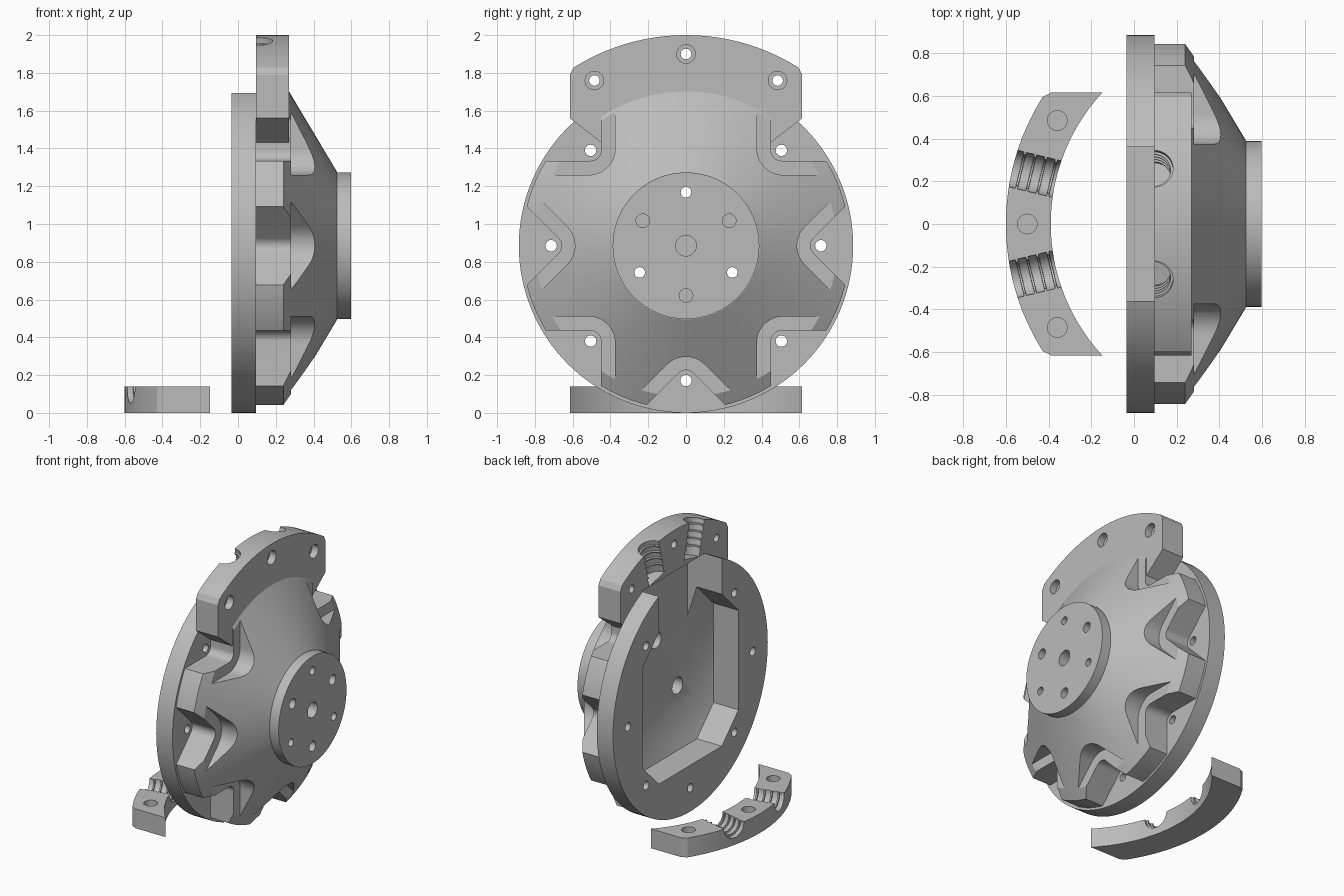
import bpy, bmesh, math
from mathutils import Matrix

if "Cube" in bpy.data.objects:
    bpy.data.objects.remove(bpy.data.objects["Cube"])

CZ = 0.885           # height of the hub axis
R_OUT = 1.115        # outer radius of the clamp jaws
SPLIT = 0.095        # plane where the two clamp jaws meet
CLAMP_H = 0.14

grey = bpy.data.materials.new("grey_metal")
grey.diffuse_color = (0.5, 0.5, 0.5, 1)
grey.use_nodes = True
grey.node_tree.nodes["Principled BSDF"].inputs["Base Color"].default_value = grey.diffuse_color

# Local (u, v, h) frames: h runs along the part's axis
HUB = Matrix(((0, 0, 1, 0), (1, 0, 0, 0), (0, 1, 0, CZ), (0, 0, 0, 1)))
LOOSE = Matrix(((0, -1, 0, 0.515), (1, 0, 0, 0), (0, 0, 1, 0), (0, 0, 0, 1)))


def loft(name, rings, matrix):
    """Closed solid through equal-length rings of (u, v, h) points."""
    bm = bmesh.new()
    vs = [[bm.verts.new(matrix @ Matrix.Translation(p).to_translation()) for p in ring] for ring in rings]
    n = len(vs[0])
    for a, b in zip(vs, vs[1:]):
        for i in range(n):
            j = (i + 1) % n
            bm.faces.new((a[i], a[j], b[j], b[i]))
    bm.faces.new(vs[0][::-1])
    bm.faces.new(vs[-1])
    bmesh.ops.recalc_face_normals(bm, faces=bm.faces)
    mesh = bpy.data.meshes.new(name)
    bm.to_mesh(mesh)
    bm.free()
    mesh.materials.append(grey)
    ob = bpy.data.objects.new(name, mesh)
    bpy.context.collection.objects.link(ob)
    return ob


def prism(name, outline, h0, h1, matrix):
    return loft(name, [[(u, v, h) for u, v in outline] for h in (h0, h1)], matrix)


def lathe(name, profile, matrix, sides=32):
    """Profile of (h, radius) turned about the local h axis."""
    angs = [2 * math.pi * i / sides for i in range(sides)]
    return loft(name, [[(r * math.cos(a), r * math.sin(a), h) for a in angs] for h, r in profile], matrix)


def hole(u, v, radius, h0, h1, matrix):
    return lathe("hole_cutter", [(h0, radius), (h1, radius)], matrix @ Matrix.Translation((u, v, 0)))


def combine(ob, others, operation="DIFFERENCE"):
    """Apply boolean operations and remove the helper solids."""
    for o in others:
        m = ob.modifiers.new("boolean", "BOOLEAN")
        m.operation, m.object, m.solver = operation, o, "EXACT"
    dg = bpy.context.evaluated_depsgraph_get()
    dg.update()
    mesh = bpy.data.meshes.new_from_object(ob.evaluated_get(dg))
    ob.modifiers.clear()
    ob.data = mesh
    for o in others:
        bpy.data.objects.remove(o)


def arc(radius, a0, a1, n, cu=0, cv=0):
    """Points on an arc, angles in degrees."""
    angs = [math.radians(a0 + (a1 - a0) * i / n) for i in range(n + 1)]
    return [(cu + radius * math.cos(a), cv + radius * math.sin(a)) for a in angs]


def vee(apex, fillet, angle):
    """Right-angled notch with a rounded apex, opening outward along angle."""
    pts = [(apex + 0.5, 0.5)] + arc(fillet, 135, 225, 12, apex + fillet * math.sqrt(2)) + [(apex + 0.5, -0.5)]
    c, s = math.cos(angle), math.sin(angle)
    return [(u * c - v * s, u * s + v * c) for u, v in pts]


def cable_grooves(h, matrix):
    """Two radial half-round grooves with four grip ribs each."""
    prof = [(0.86, 0.088)]
    for r in (0.925, 0.975, 1.025, 1.075):
        prof += [(r - 0.006, 0.088), (r - 0.005, 0.076), (r + 0.005, 0.076), (r + 0.006, 0.088)]
    prof.append((1.2, 0.088))
    out = []
    for deg in (-13.5, 13.5):
        # local h axis of the groove points radially outward (+v, tilted)
        m = (matrix @ Matrix.Translation((0, 0, h)) @ Matrix.Rotation(math.radians(deg), 4, "Z")
             @ Matrix.Rotation(math.radians(-90), 4, "X"))
        out.append(lathe("groove_cutter", prof, m, 40))
    return out


BOLTS = [(math.sin(a) * 1.0, math.cos(a) * 1.0) for a in map(math.radians, (-29, 0, 29))]
BOLTS[1] = (0, 1.015)

# Hub: flange, rim, cone and boss
hub = lathe("hub", [(-0.035, 0.885), (SPLIT, 0.885), (SPLIT, 0.868), (0.24, 0.868), (0.28, 0.80),
                    (0.525, 0.39), (0.525, 0.388), (0.597, 0.388)], HUB, 128)

# Seven bolt recesses: wide upper tier and narrow deep tier
cutters = []
spokes = [math.radians(45 * k) for k in range(8) if k != 2]
for a in spokes:
    cutters.append(prism("tier_cutter", vee(0.53, 0.14, a), 0.28, 0.8, HUB))
    cutters.append(prism("recess_cutter", vee(0.636, 0.055, a), SPLIT, 0.8, HUB))
combine(hub, cutters)

# Fixed clamp jaw joined to the top of the hub
end = math.degrees(math.asin(0.595 / R_OUT))
jaw_top = [(0.615, 0.905)] + arc(R_OUT, 90 - end, 90 + end, 40) + [(-0.615, 0.905)]
jaw = prism("fixed_jaw", jaw_top + [(-0.615, 0.675), (-0.44, 0.54), (0.44, 0.54), (0.615, 0.675)],
            SPLIT, 0.27, HUB)
combine(hub, [jaw], "UNION")

# Rear cavity with sloped floor edge, and its slot open to the top
octagon = [(0.55, -0.36), (0.55, 0.36), (0.36, 0.55), (-0.36, 0.55),
           (-0.55, 0.36), (-0.55, -0.36), (-0.36, -0.55), (0.36, -0.55)]
cutters = [loft("cavity_cutter", [[(u * k, v * k, h) for u, v in octagon]
                                  for h, k in ((-0.2, 1), (0.165, 1), (0.24, 0.75))], HUB)]
for top, depth in ((1.3, SPLIT), (0.815, 0.24)):
    cutters.append(prism("slot_cutter", [(-0.36, 0.3), (0.36, 0.3), (0.36, top), (-0.36, top)],
                         -0.2, depth, HUB))

# Bolt holes around the flange
for a in spokes:
    cutters.append(hole(0.714 * math.cos(a), 0.714 * math.sin(a), 0.03, -0.2, 0.5, HUB))

# Boss holes: blind centre, three blind and three through with rear counterbores
cutters.append(hole(0, 0, 0.055, 0.45, 0.8, HUB))
for k in range(3):
    a = math.radians(90 + 120 * k)
    u, v = math.cos(a), math.sin(a)
    cutters.append(hole(0.283 * u, 0.283 * v, 0.028, 0.0, 0.8, HUB))
    cutters.append(hole(0.283 * u, 0.283 * v, 0.06, 0.1, 0.45, HUB))
    cutters.append(hole(-0.264 * u, -0.264 * v, 0.036, 0.45, 0.8, HUB))

# Jaw screw holes with counterbores, and cable grooves
for u, v in BOLTS:
    cutters.append(hole(u, v, 0.028, 0.0, 0.5, HUB))
    cutters.append(hole(u, v, 0.049, 0.22, 0.5, HUB))
cutters += cable_grooves(SPLIT, HUB)
combine(hub, cutters)

# Loose clamp jaw lying on the ground
inner = math.degrees(math.asin(0.615 / 0.905))
loose = prism("loose_jaw", jaw_top + arc(0.905, 90 + inner, 90 - inner, 40), 0, CLAMP_H, LOOSE)
combine(loose, cable_grooves(CLAMP_H, LOOSE) + [hole(u, v, 0.046, 0.04, 0.3, LOOSE) for u, v in BOLTS])

# Smooth curved walls, keep edges sharp
for ob in (hub, loose):
    bpy.ops.object.select_all(action="DESELECT")
    ob.select_set(True)
    bpy.context.view_layer.objects.active = ob
    bpy.ops.object.shade_smooth_by_angle(angle=math.radians(25))
